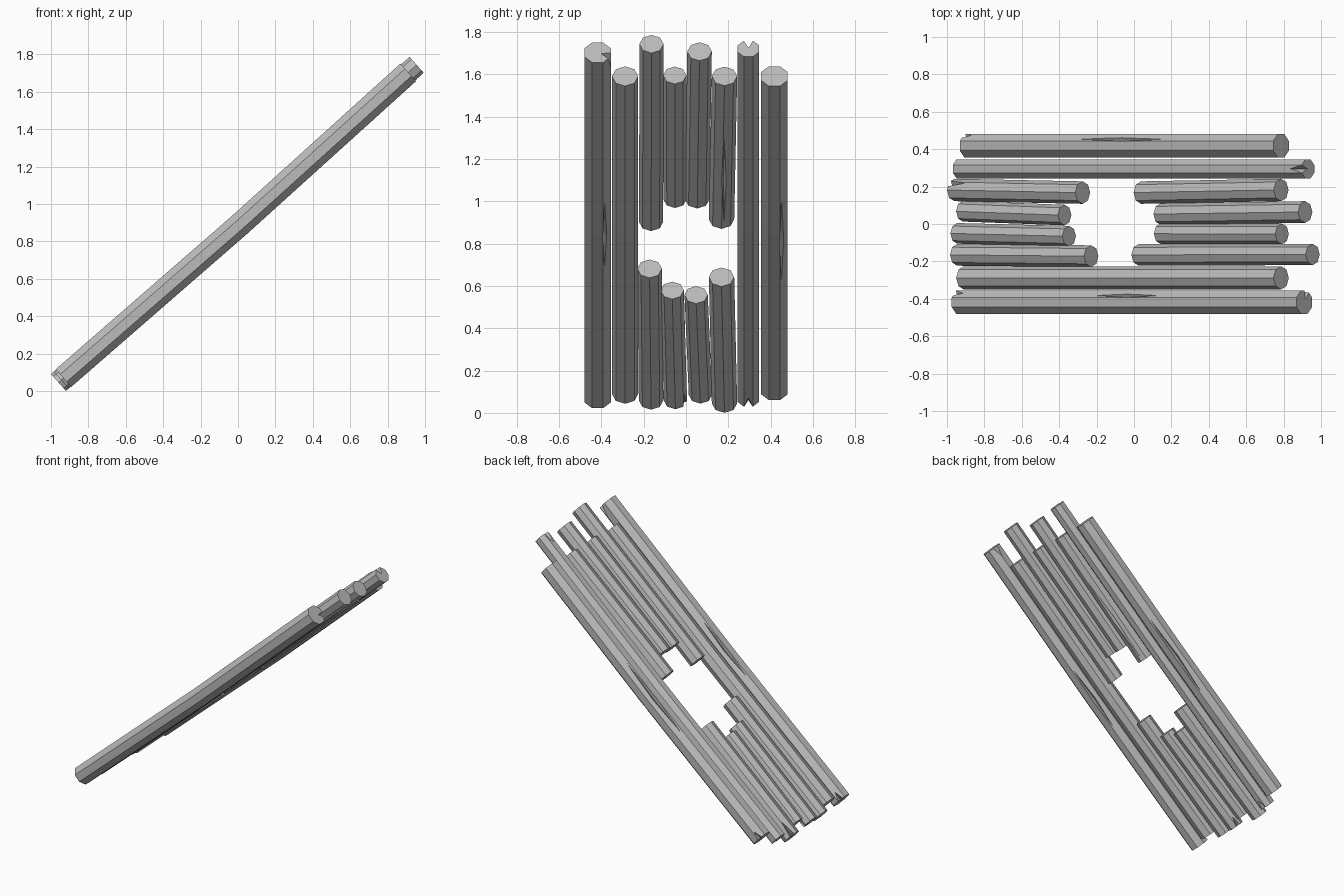
import bpy
import bmesh
from math import pi, cos, sin, atan
from mathutils import Vector

old = bpy.data.objects.get("Cube")
if old:
    bpy.data.objects.remove(old, do_unlink=True)

# One flat grey for all the logs
grey = bpy.data.materials.new("weathered grey")
grey.use_nodes = True
COLOR = (0.5, 0.5, 0.5, 1)
grey.diffuse_color = COLOR
grey.node_tree.nodes["Principled BSDF"].inputs["Base Color"].default_value = COLOR

# Frame of the tilted raft: along the logs, across them, and out of the top face
SLOPE = atan(0.887)
ALONG = Vector((cos(SLOPE), 0, sin(SLOPE)))
ACROSS = Vector((0, 1, 0))
OUT = Vector((-sin(SLOPE), 0, cos(SLOPE)))
SIDES = 8


def axis_point(x, y):
    """Point on the slightly sagging centre line of a log."""
    sag = 0.012 * max(0, 1 - abs(x) / 0.95)
    return Vector((x, y, 0.897 + 0.887 * x)) - OUT * sag


def radial(angle):
    return OUT * cos(angle) + ACROSS * sin(angle)


def link(name, bm):
    bmesh.ops.recalc_face_normals(bm, faces=bm.faces)
    mesh = bpy.data.meshes.new(name)
    bm.to_mesh(mesh)
    bm.free()
    mesh.materials.append(grey)
    obj = bpy.data.objects.new(name, mesh)
    bpy.context.collection.objects.link(obj)
    return obj


def log(name, start, end, radius, turn=0.0):
    """Faceted log through (x, y) start and end, bent in the middle if it is long."""
    (x0, y0), (x1, y1) = start, end
    stations = [0, 1]
    if x0 < 0 < x1:
        stations.insert(1, -x0 / (x1 - x0))
    bm = bmesh.new()
    rings = []
    for t in stations:
        c = axis_point(x0 + (x1 - x0) * t, y0 + (y1 - y0) * t)
        rings.append([bm.verts.new(c + radial(2 * pi * (i + turn) / SIDES) * radius)
                      for i in range(SIDES)])
    for a, b in zip(rings, rings[1:]):
        for i in range(SIDES):
            j = (i + 1) % SIDES
            bm.faces.new((a[i], a[j], b[j], b[i]))
    bm.faces.new(rings[0])
    bm.faces.new(rings[-1])
    return link(name, bm)


def split(obj, x, y, radius, degrees, length, width, depth):
    """Cut a tapering V-shaped crack, centred at x, into the side of a log."""
    angle = degrees * pi / 180
    out = radial(angle)
    side = ALONG.cross(out)
    c = axis_point(x, y) + out * radius
    bm = bmesh.new()
    top, bottom = bm.verts.new(c + out * depth), bm.verts.new(c - out * depth)
    rim = [bm.verts.new(c + v) for v in
           (ALONG * length, side * width, -ALONG * length, -side * width)]
    for i in range(4):
        for tip in (top, bottom):
            bm.faces.new((rim[i], rim[(i + 1) % 4], tip))
    cutter = link(obj.name + "_crack_cutter", bm)
    cutter.hide_render = True
    cutter.hide_set(True)
    mod = obj.modifiers.new("crack", 'BOOLEAN')
    mod.operation = 'DIFFERENCE'
    mod.solver = 'EXACT'
    mod.object = cutter
    bpy.context.view_layer.update()
    done = bpy.data.meshes.new_from_object(
        obj.evaluated_get(bpy.context.evaluated_depsgraph_get()))
    obj.modifiers.clear()
    obj.data = done
    bpy.data.objects.remove(cutter, do_unlink=True)


# Full-length logs
front_log = log("front_outer_log", (-0.933, -0.418), (0.91, -0.418), 0.068, 0.5)
log("front_inner_log", (-0.91, -0.288), (0.785, -0.288), 0.062)
back_inner = log("back_inner_log", (-0.935, 0.295), (0.93, 0.295), 0.055, 0.5)
back_log = log("back_outer_log", (-0.89, 0.418), (0.785, 0.418), 0.068, 0.5)

# Broken logs around the hole
low_a = log("lower_broken_log_1", (-0.945, -0.165), (-0.235, -0.172), 0.058)
low_b = log("lower_broken_log_2", (-0.945, -0.05), (-0.352, -0.065), 0.055)
low_c = log("lower_broken_log_3", (-0.915, 0.068), (-0.376, 0.048), 0.055)
low_d = log("lower_broken_log_4", (-0.96, 0.182), (-0.28, 0.168), 0.06)
log("upper_broken_log_1", (0.016, -0.165), (0.955, -0.163), 0.057)
log("upper_broken_log_2", (0.136, -0.052), (0.79, -0.053), 0.055)
log("upper_broken_log_3", (0.136, 0.053), (0.915, 0.064), 0.058)
up_d = log("upper_broken_log_4", (0.03, 0.168), (0.785, 0.182), 0.06)

# Long cracks on both faces of the outer logs
for degrees in (32, 148):
    split(front_log, -0.01, -0.418, 0.064, degrees, 0.24, 0.014, 0.025)
    split(back_log, -0.04, 0.418, 0.064, degrees, 0.31, 0.014, 0.025)
split(up_d, 0.29, 0.175, 0.058, 175, 0.32, 0.012, 0.03)

# Splits in the log ends
split(front_log, 0.91, -0.418, 0.068, 110, 0.08, 0.022, 0.05)
split(front_log, -0.933, -0.418, 0.068, 50, 0.07, 0.02, 0.045)
split(back_inner, 0.93, 0.295, 0.055, 0, 0.09, 0.024, 0.05)
split(back_inner, -0.935, 0.295, 0.055, 180, 0.07, 0.022, 0.045)
split(back_log, -0.89, 0.418, 0.068, 60, 0.06, 0.02, 0.045)
split(low_d, -0.96, 0.182, 0.06, 40, 0.12, 0.022, 0.045)
split(low_b, -0.945, -0.05, 0.055, 120, 0.08, 0.018, 0.04)
